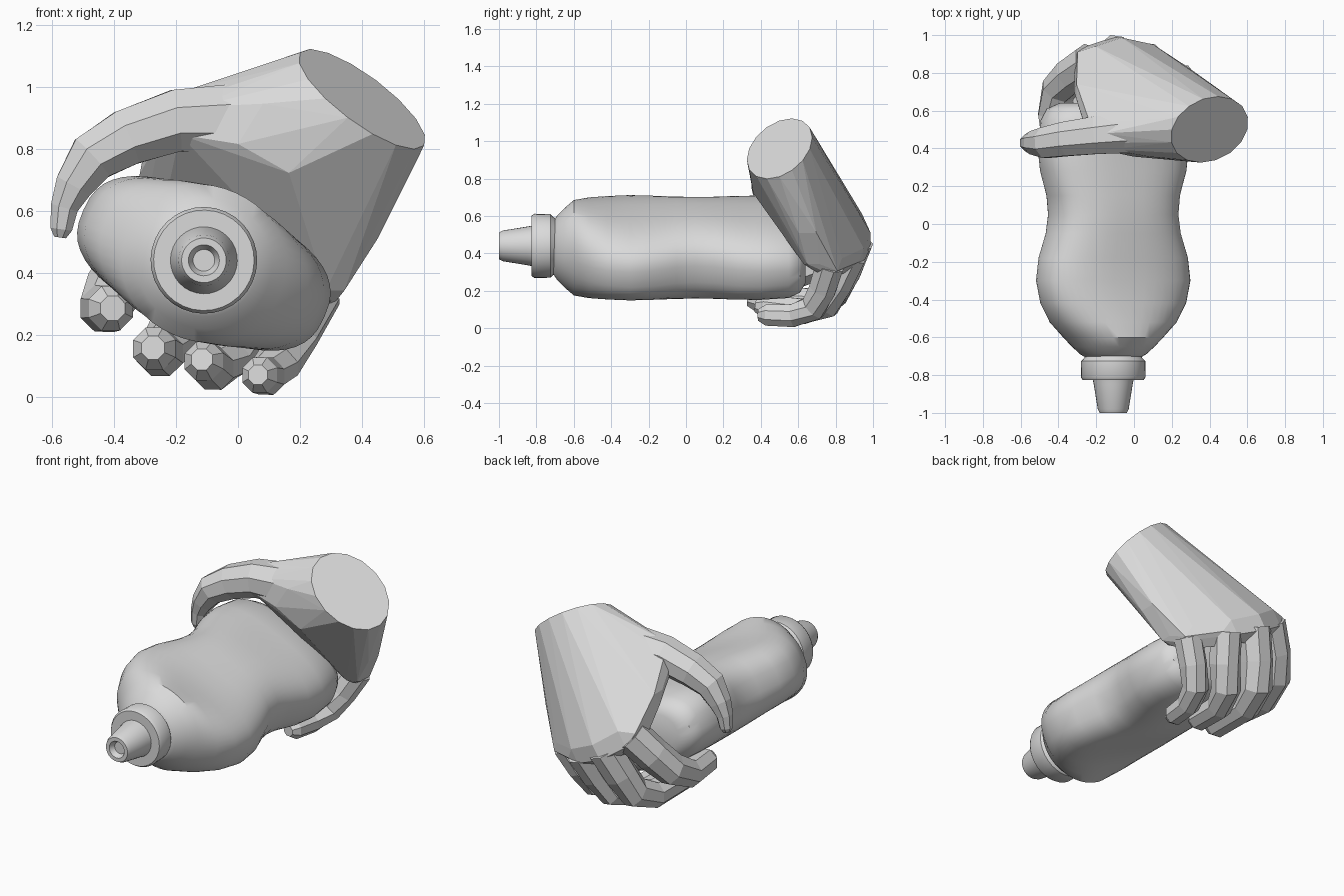
import bpy, bmesh, math
from mathutils import Vector

cube = bpy.data.objects.get("Cube")
if cube:
    bpy.data.objects.remove(cube, do_unlink=True)

grey = bpy.data.materials.new("plain_grey")
grey.use_nodes = True
grey.diffuse_color = (0.7, 0.7, 0.7, 1)
grey.node_tree.nodes["Principled BSDF"].inputs["Base Color"].default_value = (0.7, 0.7, 0.7, 1)


def finish(name, bm, smooth=False):
    bmesh.ops.recalc_face_normals(bm, faces=bm.faces[:])
    mesh = bpy.data.meshes.new(name)
    bm.to_mesh(mesh)
    bm.free()
    mesh.materials.append(grey)
    ob = bpy.data.objects.new(name, mesh)
    bpy.context.collection.objects.link(ob)
    if smooth:
        bpy.ops.object.select_all(action='DESELECT')
        ob.select_set(True)
        bpy.context.view_layer.objects.active = ob
        bpy.ops.object.shade_smooth_by_angle(angle=math.radians(40))


def skin_rings(bm, rings):
    """Join rings of points with quads and close both ends."""
    loops = [[bm.verts.new(p) for p in ring] for ring in rings]
    n = len(loops[0])
    for a, b in zip(loops, loops[1:]):
        for i in range(n):
            j = (i + 1) % n
            bm.faces.new((a[i], a[j], b[j], b[i]))
    bm.faces.new(loops[0])
    bm.faces.new(loops[-1])


def power(v, p):
    return math.copysign(abs(v) ** p, v)


def bottle_part(name, sections, centre_z, sides):
    """Loft of tilted superellipses along y: (y, half width, half thickness, exponent)."""
    tilt = math.radians(-24)
    ct, st = math.cos(tilt), math.sin(tilt)
    rings = []
    for y, w, t, e in sections:
        ring = []
        for i in range(sides):
            ang = math.tau * i / sides
            a = w * power(math.cos(ang), 2 / e)
            b = t * power(math.sin(ang), 2 / e)
            ring.append((-0.11 + a * ct - b * st, y, centre_z + a * st + b * ct))
        rings.append(ring)
    bm = bmesh.new()
    skin_rings(bm, rings)
    finish(name, bm, True)


# Bottle body with waist and shoulders
bottle_part("bottle_body", [
    (-0.71, 0.14, 0.14, 2), (-0.69, 0.175, 0.17, 2), (-0.65, 0.22, 0.21, 2),
    (-0.6, 0.265, 0.25, 2.1), (-0.52, 0.345, 0.238, 2.3), (-0.42, 0.4, 0.22, 2.5),
    (-0.3, 0.425, 0.213, 2.6), (-0.18, 0.41, 0.215, 2.6), (-0.05, 0.365, 0.225, 2.6),
    (0.05, 0.35, 0.228, 2.6), (0.15, 0.36, 0.226, 2.6), (0.28, 0.4, 0.218, 2.6),
    (0.4, 0.415, 0.213, 2.6), (0.55, 0.4, 0.21, 2.5), (0.61, 0.37, 0.185, 2.4),
    (0.64, 0.3, 0.14, 2.4)], 0.43, 48)

# Collar, nozzle and its hollow mouth
cap_profile = [(-0.69, 0.14), (-0.71, 0.155), (-0.725, 0.17), (-0.81, 0.172), (-0.825, 0.162),
               (-0.825, 0.108), (-0.85, 0.103), (-0.98, 0.082), (-1, 0.072), (-1, 0.05), (-0.97, 0.035)]
bottle_part("bottle_cap", [(y, r, r, 2) for y, r in cap_profile], 0.44, 32)


def digit(name, points, radii, side_axis, sides=8):
    """Faceted finger following its joints, with a rounded tip."""
    pts = [Vector(p) for p in points]
    radii = list(radii)
    end = (pts[-1] - pts[-2]).normalized()
    pts.append(pts[-1] + end * radii[-1] * 0.7)
    radii.append(radii[-1] * 0.55)
    rings = []
    for i, (p, r) in enumerate(zip(pts, radii)):
        d = (pts[min(i + 1, len(pts) - 1)] - pts[max(i - 1, 0)]).normalized()
        u = d.cross(Vector(side_axis)).normalized()
        v = d.cross(u)
        rings.append([p + r * (math.cos(a) * u + math.sin(a) * v)
                      for a in (math.tau * (k + 0.5) / sides for k in range(sides))])
    bm = bmesh.new()
    skin_rings(bm, rings)
    finish(name, bm)


# Four curled fingers: knuckle, middle joint, end joint, tip
fingers = {
    "index_finger": ([(-0.23, 0.86, 0.57), (-0.33, 0.79, 0.45), (-0.4, 0.71, 0.35),
                      (-0.43, 0.58, 0.285), (-0.41, 0.4, 0.285)], 0.086),
    "middle_finger": ([(-0.09, 0.91, 0.47), (-0.16, 0.85, 0.31), (-0.21, 0.79, 0.19),
                       (-0.25, 0.66, 0.14), (-0.27, 0.38, 0.155)], 0.082),
    "ring_finger": ([(0.08, 0.88, 0.39), (0.03, 0.81, 0.24), (-0.03, 0.75, 0.13),
                     (-0.08, 0.63, 0.09), (-0.11, 0.42, 0.115)], 0.075),
    "little_finger": ([(0.26, 0.77, 0.34), (0.19, 0.73, 0.21), (0.13, 0.68, 0.11),
                       (0.09, 0.57, 0.067), (0.07, 0.43, 0.07)], 0.068),
}
for name, (joints, r) in fingers.items():
    digit(name, joints, [r * k for k in (1.2, 1.15, 1.1, 0.97, 0.9)], (1, 0, 0))

# Thumb reaching over the bottle
digit("thumb", [(0.1, 0.5, 0.9), (-0.2, 0.47, 0.89), (-0.36, 0.45, 0.835), (-0.47, 0.43, 0.77),
                (-0.53, 0.43, 0.68), (-0.56, 0.43, 0.61), (-0.57, 0.43, 0.54)],
      [0.13, 0.108, 0.098, 0.087, 0.066, 0.048, 0.038], (0, 1, 0))

# Palm and wrist: hull around the cut wrist, thumb base, web, heel and knuckles
bm = bmesh.new()
wrist, e1, e2 = Vector((0.4, 0.5, 0.96)), Vector((-0.2, 0, 0.15)), Vector((-0.046, -0.175, -0.06))
for i in range(16):
    a = math.tau * i / 16
    bm.verts.new(wrist + math.cos(a) * e1 + math.sin(a) * e2)
lumps = [((0.04, 0.48, 0.88), 0.145), ((-0.16, 0.48, 0.89), 0.1), ((0.2, 0.47, 0.78), 0.13),
         ((-0.25, 0.7, 0.75), 0.075), ((0.385, 0.65, 0.55), 0.09), ((0.3, 0.68, 0.37), 0.06)]
lumps += [(joints[0], r * 1.1) for joints, r in fingers.values()]
for centre, r in lumps:
    ball = bmesh.ops.create_icosphere(bm, subdivisions=1, radius=r)
    bmesh.ops.translate(bm, verts=ball["verts"], vec=centre)
bmesh.ops.delete(bm, geom=bm.edges[:], context='EDGES_FACES')
bmesh.ops.convex_hull(bm, input=bm.verts[:])
loose = [v for v in bm.verts if not v.link_faces]
bmesh.ops.delete(bm, geom=loose, context='VERTS')
bmesh.ops.dissolve_limit(bm, angle_limit=0.02, verts=bm.verts[:], edges=bm.edges[:])
finish("palm_and_wrist", bm)
